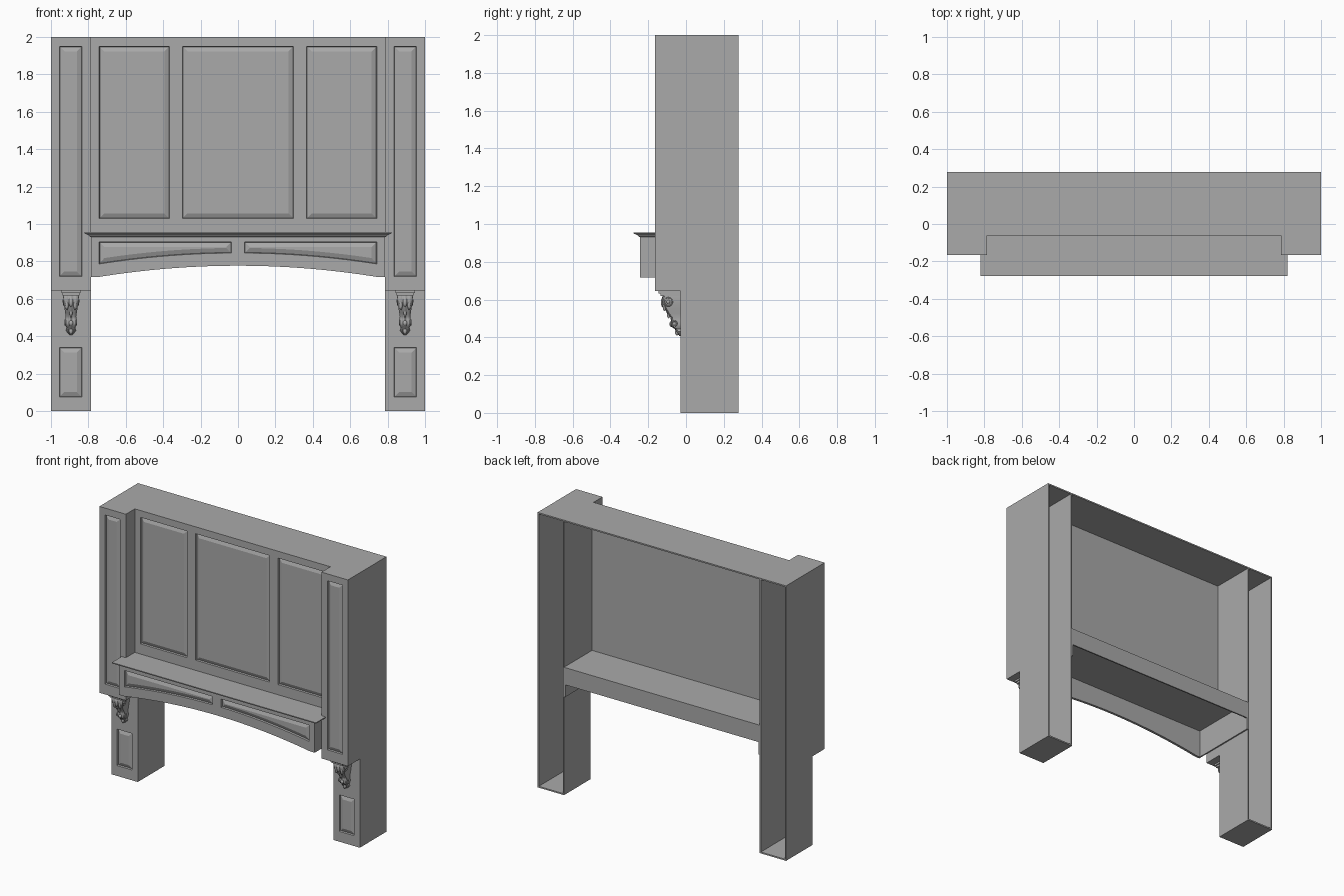
import bpy, bmesh, math
from mathutils import Matrix, Vector

if "Cube" in bpy.data.objects:
    bpy.data.objects.remove(bpy.data.objects["Cube"])

grey = bpy.data.materials.new("plain_grey")
grey.diffuse_color = (0.4, 0.4, 0.4, 1)
grey.use_nodes = True
grey.node_tree.nodes["Principled BSDF"].inputs["Base Color"].default_value = grey.diffuse_color

BACK, COL_Y, LOW_Y, MID_Y, VAL_Y = 0.278, -0.165, -0.028, -0.062, -0.243
XI, T, B = 0.787, 0.01, 0.018      # column inner x, wall and board thickness
STEP = 0.645                       # height where the column steps back


def finish(name, bm, mirror=False, smooth=False):
    bmesh.ops.recalc_face_normals(bm, faces=bm.faces[:])
    me = bpy.data.meshes.new(name)
    bm.to_mesh(me)
    bm.free()
    ob = bpy.data.objects.new(name, me)
    bpy.context.collection.objects.link(ob)
    return dress(ob, mirror, smooth)


def dress(ob, mirror, smooth):
    ob.data.materials.append(grey)
    if smooth:
        bpy.ops.object.select_all(action='DESELECT')
        ob.select_set(True)
        bpy.context.view_layer.objects.active = ob
        bpy.ops.object.shade_smooth_by_angle(angle=math.radians(40))
    if mirror:
        m = ob.modifiers.new("mirror", 'MIRROR')
        m.use_mirror_merge = False
    return ob


def loft(name, rings, mirror=False, smooth=False):
    """Skin a stack of closed rings and cap both ends."""
    bm = bmesh.new()
    vs = [[bm.verts.new(p) for p in r] for r in rings]
    n = len(vs[0])
    for a, b in zip(vs, vs[1:]):
        for i in range(n):
            j = (i + 1) % n
            bm.faces.new((a[i], a[j], b[j], b[i]))
    bm.faces.new(vs[0])
    bm.faces.new(vs[-1])
    return finish(name, bm, mirror, smooth)


def rect(x0, x1, y0, y1, z):
    return [(x0, y0, z), (x1, y0, z), (x1, y1, z), (x0, y1, z)]


def box(name, x0, x1, y0, y1, z0, z1, mirror=False):
    return loft(name, [rect(x0, x1, y0, y1, z0), rect(x0, x1, y0, y1, z1)], mirror)


def board(name, xs, levels, panels, y, mirror=False):
    """Upright board; levels(x) gives four heights, the middle row holds raised panels."""
    bm = bmesh.new()
    g = [[bm.verts.new((x, y + B, z)) for z in levels(x)] for x in xs]
    cells = []
    for i in range(len(xs) - 1):
        for j in range(3):
            f = bm.faces.new((g[i][j], g[i + 1][j], g[i + 1][j + 1], g[i][j + 1]))
            mid = (xs[i] + xs[i + 1]) / 2
            if j == 1 and any(a < mid < b for a, b in panels):
                cells.append(f.calc_center_median().copy())
    ext = bmesh.ops.extrude_face_region(bm, geom=bm.faces[:], use_keep_orig=True)["geom"]
    bmesh.ops.translate(bm, vec=(0, -B, 0), verts=[v for v in ext if isinstance(v, bmesh.types.BMVert)])
    bmesh.ops.recalc_face_normals(bm, faces=bm.faces[:])
    fronts = [f for f in bm.faces if all(abs(v.co.y - y) < 1e-5 for v in f.verts)]
    chosen = [f for f in fronts
              if any((f.calc_center_median() - c - Vector((0, -B, 0))).length < 1e-4 for c in cells)]
    # groove, then a sloped rise to the panel field
    for width, dy in ((0.003, 0.012), (0.024, -0.010)):
        bmesh.ops.inset_region(bm, faces=chosen, thickness=width, depth=0, use_even_offset=True)
        bmesh.ops.translate(bm, vec=(0, dy, 0), verts=list({v for f in chosen for v in f.verts}))
    return finish(name, bm, mirror)


# columns: paneled fronts, hollow and open at the back
cx = [XI, 0.835, 0.955, 1.0]
board("column_upper_front", cx, lambda x: (STEP, 0.72, 1.95, 2.0), [(0.835, 0.955)], COL_Y, True)
board("column_lower_front", cx, lambda x: (0, 0.075, 0.34, STEP), [(0.835, 0.955)], LOW_Y, True)
side = [(BACK, 0), (BACK, 2), (COL_Y + B, 2), (COL_Y + B, STEP), (LOW_Y + B, STEP), (LOW_Y + B, 0)]
for nm, x in (("column_inner_wall", XI), ("column_outer_wall", 1 - T)):
    loft(nm, [[(x, y, z) for y, z in side], [(x + T, y, z) for y, z in side]], True)
box("column_base", XI + T, 1 - T, LOW_Y + B, BACK, 0, T, True)
box("column_soffit", XI + T, 1 - T, COL_Y + B, LOW_Y + B, STEP, STEP + T, True)
box("column_top", XI + T, 1 - T, COL_Y + B, BACK, 2 - T, 2, True)

# central upper panelling and top
px = [-XI, -0.742, -0.367, -0.297, 0.297, 0.367, 0.742, XI]
board("center_panelling", px, lambda x: (0.93, 1.03, 1.95, 2.0),
      [(px[1], px[2]), (px[3], px[4]), (px[5], px[6])], MID_Y)
box("center_top", -XI, XI, MID_Y + B, BACK, 2 - T, 2)


# arched valance
def arch_levels(x):
    k = min(abs(x) / 0.75, 1) ** 2
    return (0.777 - 0.061 * k, 0.845 - 0.06 * k, 0.905, 0.935)


half = [0.035 + (0.742 - 0.035) * i / 16 for i in range(17)] + [0.75, XI]
vx = [-x for x in reversed(half)] + [0] + half
board("arched_valance", vx, arch_levels, [(-0.742, -0.035), (0.035, 0.742)], VAL_Y)

# hood box behind the valance
box("hood_side", XI - T, XI, VAL_Y + B, BACK, 0.716, 0.92, True)
box("hood_ceiling", -XI, XI, VAL_Y + B, BACK, 0.92, 0.93)
box("hood_back_rail", -XI + T, XI - T, BACK - T, BACK, 0.805, 0.92)

# mantel shelf with crown moulding
crown = [(0.93, 0), (0.934, 0.008), (0.938, 0.01), (0.942, 0.016),
         (0.946, 0.025), (0.949, 0.034), (0.956, 0.034)]
loft("shelf_crown", [rect(-XI - o, XI + o, VAL_Y - o, COL_Y, z) for z, o in crown])
box("shelf_top", -XI, XI, COL_Y, MID_Y, 0.93, 0.956)

# corbels
CX = 0.893
box("corbel_cap", CX - 0.052, CX + 0.052, -0.146, LOW_Y, 0.632, STEP, True)
box("corbel_cap_moulding", CX - 0.045, CX + 0.045, -0.136, LOW_Y, 0.618, 0.632, True)
rows = [(0.62, -.124, .040), (0.60, -.130, .041), (0.575, -.124, .039), (0.55, -.112, .035),
        (0.525, -.098, .031), (0.505, -.082, .028), (0.49, -.080, .029), (0.47, -.084, .031),
        (0.455, -.076, .028), (0.445, -.060, .022), (0.43, -.052, .027), (0.42, -.045, .019),
        (0.406, -.034, .005)]
rings = []
for z, yf, w in rows:
    r = [(CX - w, LOW_Y, z)]
    for i in range(17):
        u = i / 8 - 1
        flute = 0.0045 * (1 - math.cos(u * 3 * math.pi)) / 2 + 0.006 * u * u
        r.append((CX + w * u, min(yf + flute, LOW_Y - 0.001), z))
    r.append((CX + w, LOW_Y, z))
    rings.append(r)
loft("corbel_body", rings, True, True)

# corbel scrolls on both cheeks, and leaf beads on the front
for y, z, w, r in ((-0.094, 0.588, 0.040, 0.021), (-0.062, 0.473, 0.030, 0.013)):
    for s in (-1, 1):
        bpy.ops.mesh.primitive_torus_add(location=(CX + s * w, y, z), rotation=(0, math.pi / 2, 0),
                                         major_radius=r, minor_radius=0.004,
                                         major_segments=20, minor_segments=6)
        ob = bpy.context.object
        bpy.ops.object.transform_apply(location=True, rotation=True, scale=True)
        ob.name = "corbel_scroll"
        dress(ob, True, True)
bm = bmesh.new()
for x, y, z, sx, sy, sz in ((0, -.121, .585, .012, .012, .028), (-.022, -.113, .57, .009, .011, .03),
                            (.022, -.113, .57, .009, .011, .03), (0, -.092, .53, .008, .01, .03),
                            (0, -.078, .47, .012, .01, .014), (0, -.047, .428, .011, .011, .018),
                            (-.04, -.094, .588, .006, .01, .01), (.04, -.094, .588, .006, .01, .01)):
    bmesh.ops.create_uvsphere(bm, u_segments=12, v_segments=8, radius=1,
                              matrix=Matrix.Translation((CX + x, y, z)) @ Matrix.Diagonal((sx, sy, sz, 1)))
finish("corbel_leaves", bm, True, True)
